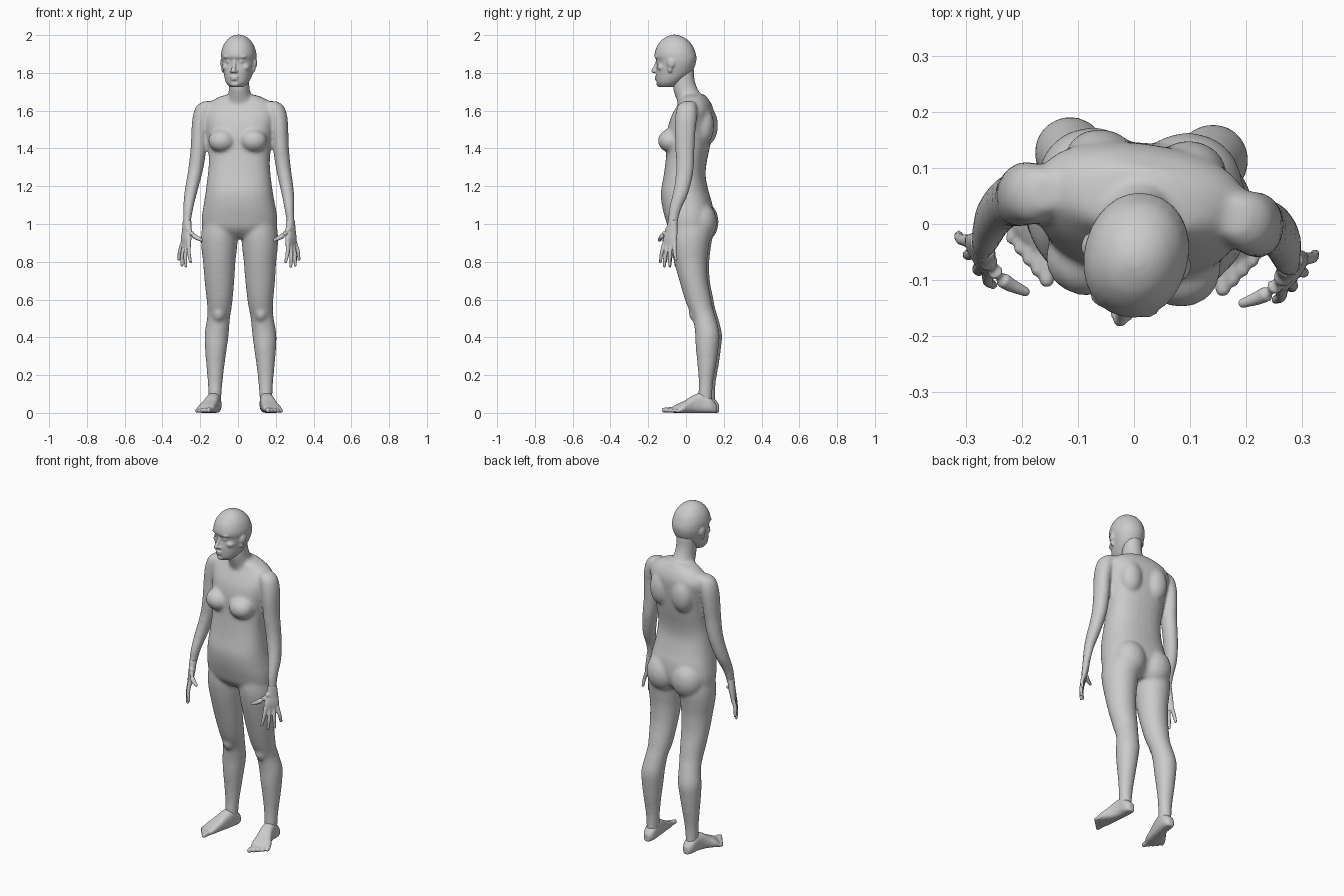
import bpy, bmesh, math
from mathutils import Vector, Matrix


def spline(rows, k=4):
    """Catmull-Rom resampling of rows of numbers."""
    out = []
    for i in range(len(rows) - 1):
        a, b, c, d = (rows[max(i - 1, 0)], rows[i], rows[i + 1], rows[min(i + 2, len(rows) - 1)])
        for j in range(k):
            t = j / k
            out.append([0.5 * (2 * q + (r - p) * t + (2 * p - 5 * q + 4 * r - s) * t * t
                               + (3 * q - p - 3 * r + s) * t ** 3) for p, q, r, s in zip(a, b, c, d)])
    return out + [list(rows[-1])]


def loft(bm, rings, n=28, p=2.0):
    """Skin a list of (centre, u, v) superellipse rings and cap the ends."""
    loops = []
    for c, u, v in rings:
        loop = []
        for i in range(n):
            a = 2 * math.pi * i / n
            x, y = math.cos(a), math.sin(a)
            x, y = (math.copysign(abs(w) ** (2 / p), w) for w in (x, y))
            loop.append(bm.verts.new(Vector(c) + Vector(u) * x + Vector(v) * y))
        loops.append(loop)
    for a, b in zip(loops, loops[1:]):
        for i in range(n):
            bm.faces.new((a[i], a[(i + 1) % n], b[(i + 1) % n], b[i]))
    bm.faces.new(loops[0])
    bm.faces.new(loops[-1])


def column(bm, rows, p=2.0):
    """Upright loft from rows of z, centre x, half width, front y, back y."""
    loft(bm, [((x, (f + b) / 2, z), (w, 0, 0), (0, (b - f) / 2, 0))
              for z, x, w, f, b in spline(rows)], p=p)


def blob(bm, c, r):
    bmesh.ops.create_icosphere(bm, subdivisions=3, radius=1,
                               matrix=Matrix.Translation(c) @ Matrix.Diagonal((*r, 1)))


def digit(bm, pts):
    """Tapered round tube through (x, y, z, radius) with a ball tip."""
    rows = spline(pts, 3)
    rings = []
    for i, (x, y, z, r) in enumerate(rows):
        t = Vector(rows[min(i + 1, len(rows) - 1)][:3]) - Vector(rows[max(i - 1, 0)][:3])
        u = t.orthogonal().normalized()
        rings.append(((x, y, z), u * r, t.normalized().cross(u) * r))
    loft(bm, rings, 12)
    x, y, z, r = pts[-1]
    blob(bm, (x, y, z), (r, r, r))


def stance(co):
    """Slight turn of the figure, growing from hips to shoulders."""
    a = -math.radians(3 + 4.5 * min(max((co.z - 1.0) / 0.5, 0), 1))
    return Matrix.Rotation(a, 3, 'Z') @ co + Vector((0.007, 0, 0))


def head_turn(co):
    piv = Vector((0, -0.06, 0))
    return Matrix.Rotation(-math.radians(14), 3, 'Z') @ (co - piv) + piv + Vector((0.003, 0, 0))


def build(name, parts, voxel, smooth, place=stance):
    """Draw parts on their sides, pose them, fuse them into one skin."""
    bm = bmesh.new()
    for draw, sides in parts:
        for s in sides:
            old = set(bm.verts)
            draw(bm)
            for v in bm.verts:
                if v not in old:
                    v.co.x *= s
    for v in bm.verts:
        v.co = place(v.co)
    bmesh.ops.recalc_face_normals(bm, faces=bm.faces)
    me = bpy.data.meshes.new(name)
    bm.to_mesh(me)
    bm.free()
    ob = bpy.data.objects.new(name, me)
    bpy.context.collection.objects.link(ob)
    m = ob.modifiers.new("fuse", 'REMESH')
    m.mode, m.voxel_size, m.use_smooth_shade = 'VOXEL', voxel, True
    m = ob.modifiers.new("soften", 'SMOOTH')
    m.factor, m.iterations = 0.5, smooth


# Trunk and neck
def trunk(bm):
    column(bm, [(.925, 0, .12, -.04, .09), (.97, 0, .19, -.088, .13), (1.03, 0, .2, -.11, .145),
                (1.1, 0, .19, -.127, .14), (1.17, 0, .178, -.132, .12), (1.25, 0, .168, -.118, .103),
                (1.32, 0, .162, -.108, .107), (1.4, 0, .166, -.1, .123), (1.48, 0, .176, -.097, .135),
                (1.55, 0, .187, -.082, .142), (1.6, 0, .19, -.058, .143), (1.64, 0, .165, -.035, .13),
                (1.67, 0, .12, -.022, .11), (1.685, 0, .07, -.02, .1)], 2.35)
    column(bm, [(1.63, 0, .085, -.04, .11), (1.67, 0, .064, -.054, .09), (1.72, 0, .055, -.07, .06),
                (1.77, 0, .054, -.066, .045), (1.83, 0, .054, -.06, .043)])


# Chest, shoulder blade and seat
def trunk_half(bm):
    blob(bm, (.085, -.073, 1.44), (.072, .066, .062))
    blob(bm, (.08, .105, 1.52), (.065, .055, .1))
    blob(bm, (.085, .08, 1.01), (.096, .088, .11))


def arm(bm):
    column(bm, [(1.65, .17, .025, .005, .065), (1.625, .188, .045, -.02, .08), (1.57, .205, .047, -.03, .085),
                (1.5, .215, .043, -.033, .08), (1.4, .22, .042, -.031, .071), (1.3, .232, .04, -.029, .065),
                (1.22, .247, .037, -.038, .05), (1.15, .26, .033, -.054, .028), (1.08, .268, .026, -.073, -.007),
                (1.02, .273, .021, -.08, -.026), (.985, .274, .019, -.082, -.032)])


def leg(bm):
    column(bm, [(1.05, .1, .088, -.08, .12), (.95, .106, .097, -.085, .135), (.88, .108, .095, -.076, .127),
                (.8, .108, .086, -.058, .118), (.7, .108, .079, -.03, .121), (.6, .108, .069, 0, .14),
                (.55, .11, .064, .02, .15), (.5, .116, .061, .043, .165), (.42, .126, .064, .055, .184),
                (.35, .13, .059, .058, .18), (.25, .133, .048, .068, .166), (.17, .134, .04, .074, .152),
                (.1, .135, .035, .072, .147), (.03, .136, .03, .065, .15)])
    blob(bm, (.112, .06, .53), (.036, .04, .05))


def foot(bm):
    rows = [(.135, .168, .017, .045, 0), (.136, .14, .034, .078, 0), (.14, .09, .036, .105, .1),
            (.15, .045, .038, .092, .25), (.162, .01, .042, .068, .4),
            (.175, -.025, .046, .048, .6), (.185, -.05, .043, .03, .75)]
    loft(bm, [((x, y, h / 2), (w, w * k, 0), (0, 0, h / 2)) for x, y, w, h, k in spline(rows)], p=2.7)
    for i in range(5):
        t = i / 4
        r = .0145 - .004 * t
        digit(bm, [(.154 + .064 * t, -.065 + .05 * t, r + .003, r),
                   (.157 + .068 * t, -.108 + .07 * t, r, r * .95)])


def hand(bm):
    u = Vector((-.55, -.83, 0))
    v = Vector((.83, -.55, 0))
    loft(bm, [((x, y, z), u * a, v * b) for x, y, z, a, b in spline(
        [(.274, -.055, 1.02, .025, .02), (.276, -.062, .96, .035, .019),
         (.278, -.07, .92, .043, .017), (.28, -.073, .88, .042, .012)])], p=2.4)
    tips = [(.252, -.122, .8), (.278, -.1, .777), (.3, -.07, .782), (.318, -.036, .812)]
    for i, tip in enumerate(tips):
        k = Vector((.28, -.073, .9)) + u * (.033 - .022 * i)
        mid = k.lerp(Vector(tip), .55) + v * .006
        digit(bm, [(*k, .0115), (*mid, .0102), (*tip, .008)])
    digit(bm, [(.268, -.075, .975, .017), (.236, -.112, .938, .0145), (.194, -.131, .915, .009)])


# Skull, nose, lips and chin
def skull(bm):
    column(bm, [(2.002, 0, .012, -.075, -.05), (1.993, 0, .037, -.1, -.022), (1.975, 0, .06, -.128, .008),
                (1.945, 0, .08, -.152, .035), (1.91, 0, .091, -.165, .05), (1.885, 0, .092, -.167, .056),
                (1.863, 0, .09, -.155, .055), (1.835, 0, .085, -.156, .048), (1.8, 0, .076, -.16, .03),
                (1.77, 0, .068, -.158, 0), (1.745, 0, .056, -.154, -.03), (1.725, 0, .036, -.14, -.06)], 2.1)
    digit(bm, [(0, -.15, 1.875, .009), (0, -.161, 1.84, .01), (0, -.175, 1.811, .0125)])
    blob(bm, (0, -.155, 1.779), (.024, .014, .006))
    blob(bm, (0, -.154, 1.766), (.021, .014, .007))
    blob(bm, (0, -.142, 1.741), (.024, .017, .016))


# Eye, brow, cheek, nostril and ear
def face_half(bm):
    blob(bm, (.033, -.139, 1.86), (.016, .015, .01))
    blob(bm, (.033, -.143, 1.885), (.03, .018, .009))
    blob(bm, (.05, -.115, 1.83), (.026, .028, .022))
    blob(bm, (.012, -.163, 1.807), (.009, .012, .008))
    blob(bm, (.089, -.058, 1.852), (.011, .021, .027))
    blob(bm, (.084, -.064, 1.822), (.009, .012, .022))


BOTH = (-1, 1)
build("body", [(trunk, (1,)), (trunk_half, BOTH), (arm, BOTH), (leg, BOTH)], .009, 10)
build("head", [(skull, (1,)), (face_half, BOTH)], .005, 4, head_turn)
for side, s in (("left", 1), ("right", -1)):
    build(side + "_hand", [(hand, (s,))], .004, 3)
    build(side + "_foot", [(foot, (s,))], .005, 4)
